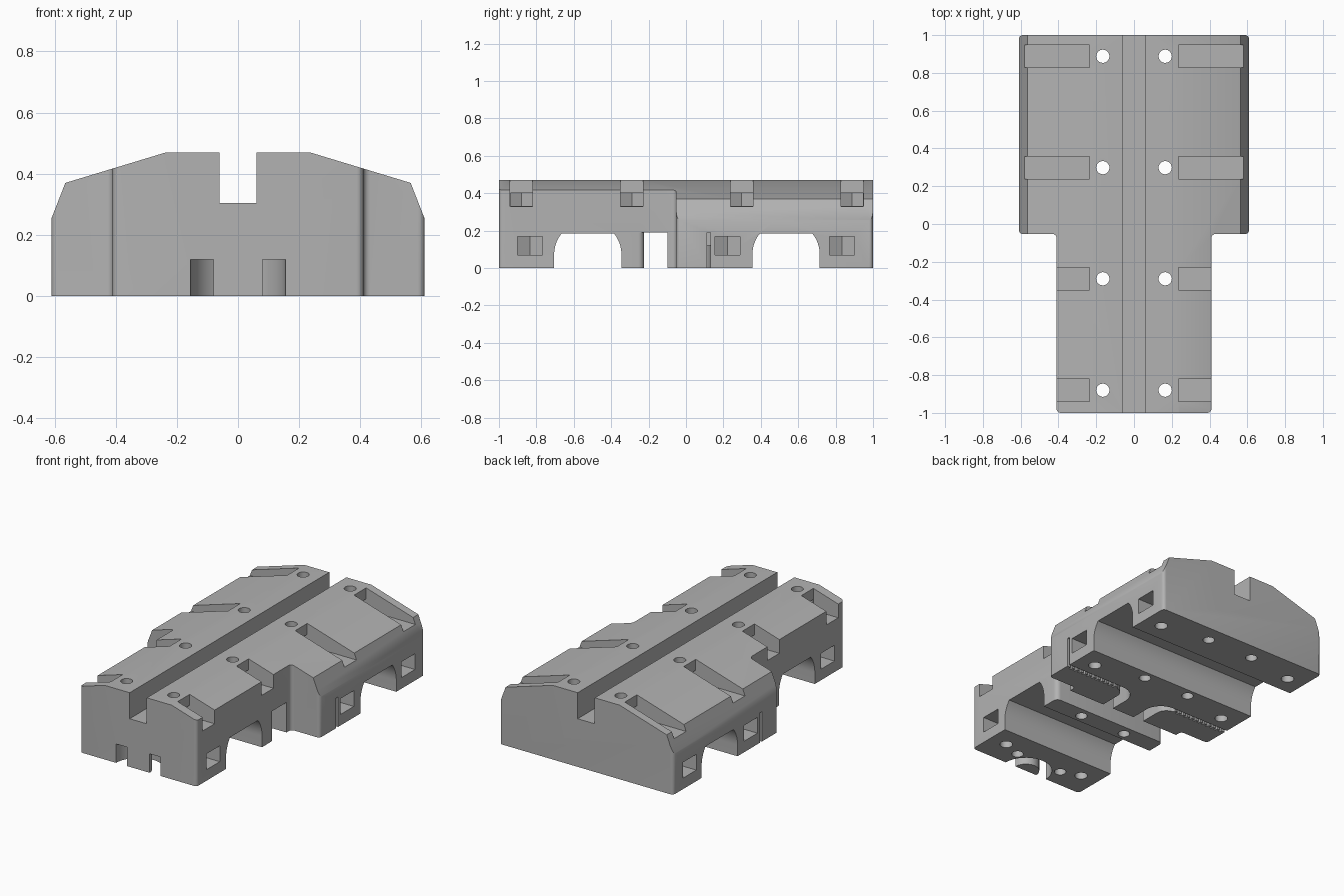
import bpy, bmesh, math
from math import cos, sin, pi

if "Cube" in bpy.data.objects:
    bpy.data.objects.remove(bpy.data.objects["Cube"])


def prism(name, pts, lo, hi, axis):
    """Extrude a closed 2D outline along an axis: x takes (y,z), y takes (x,z), z takes (x,y)."""
    place = {'x': lambda p, t: (t, p[0], p[1]),
             'y': lambda p, t: (p[0], t, p[1]),
             'z': lambda p, t: (p[0], p[1], t)}[axis]
    bm = bmesh.new()
    a = [bm.verts.new(place(p, lo)) for p in pts]
    b = [bm.verts.new(place(p, hi)) for p in pts]
    bm.faces.new(a)
    bm.faces.new(b[::-1])
    n = len(pts)
    for i in range(n):
        j = (i + 1) % n
        bm.faces.new((a[i], b[i], b[j], a[j]))
    bmesh.ops.recalc_face_normals(bm, faces=bm.faces[:])
    me = bpy.data.meshes.new(name)
    bm.to_mesh(me)
    bm.free()
    ob = bpy.data.objects.new(name, me)
    bpy.context.collection.objects.link(ob)
    return ob


def arc(cx, cy, r, a0, a1, n):
    return [(cx + r * cos(math.radians(a0 + (a1 - a0) * i / n)),
             cy + r * sin(math.radians(a0 + (a1 - a0) * i / n))) for i in range(n + 1)]


def rect(x0, x1, y0, y1):
    return [(x0, y0), (x1, y0), (x1, y1), (x0, y1)]


def flip(pts, s):
    return [(x * s, y) for x, y in pts]


def combine(target, tool, operation='DIFFERENCE'):
    mod = target.modifiers.new('cut', 'BOOLEAN')
    mod.operation = operation
    mod.solver = 'EXACT'
    mod.object = tool
    bpy.context.view_layer.objects.active = target
    bpy.ops.object.modifier_apply(modifier=mod.name)
    bpy.data.objects.remove(tool, do_unlink=True)


# Carriage body: end profile with the central groove
half = [(0.06, 0.305), (0.06, 0.47), (0.235, 0.47), (0.565, 0.37), (0.61, 0.255), (0.61, 0)]
body = prism('carriage_body', half + flip(half[::-1], -1), -1, 1, 'y')

# Stepped plan outline with rounded corners
r = 0.022
plan = (arc(0.41 - r, -1 + r, r, -90, 0, 5)
        + arc(0.41 + r, -0.053 - r, r, 180, 90, 5)
        + arc(0.61 - r, -0.053 + r, r, -90, 0, 5)
        + arc(0.61 - r, 1 - r, r, 0, 90, 5))
combine(body, prism('plan', plan + flip(plan[::-1], -1), -0.1, 0.6, 'z'), 'INTERSECT')

# Bearing tunnels with flattened crowns
for y in (-0.525, 0.535):
    a = math.degrees(math.asin(0.113 / 0.18))
    shape = ([(y + 0.18, -0.05)] + arc(y, 0.072, 0.18, 0, a, 8)
             + arc(y, 0.072, 0.18, 180 - a, 180, 8) + [(y - 0.18, -0.05)])
    combine(body, prism('tunnel', shape, -0.8, 0.8, 'x'))

# Cross gap, with rounded ends on the front rib
gap = [(-0.8, -0.1), (0.8, -0.1), (0.8, -0.255)] + [(0.41, -0.255)] \
    + arc(0.38, -0.255, 0.03, 0, 90, 6) + arc(-0.38, -0.255, 0.03, 90, 180, 6) + [(-0.8, -0.255)]
combine(body, prism('gap', gap, -0.05, 0.19, 'z'))

# Half-ring belt loop in the front underside
loop = ([(0.155, -1.05)] + arc(0, -1, 0.155, 0, 180, 24) + [(-0.155, -1.05), (-0.08, -1.05)]
        + arc(0, -1, 0.08, 180, 0, 16) + [(0.08, -1.05)])
combine(body, prism('belt_loop', loop, -0.05, 0.12, 'z'))

for s in (-1, 1):
    # Toothed belt slot, turning outward from a channel in the middle block
    comb = [(0.7, 0.132), (0.19, 0.132)] + arc(0.19, 0.02, 0.11, 90, 180, 8)[1:]
    comb += [(0.08, -0.15), (0.155, -0.15), (0.155, 0.03)]
    comb += arc(0.225, 0.03, 0.07, 180, 90, 8)[1:]
    comb[-1] = (0.225, 0.112)
    x = 0.24
    while x < 0.58:
        comb += [(x, 0.112), (x, 0.095), (x + 0.016, 0.095), (x + 0.016, 0.112)]
        x += 0.033
    comb.append((0.7, 0.112))
    combine(body, prism('belt_slot', flip(comb, s), -0.05, 0.12, 'z'))
    combine(body, prism('slit', flip(rect(0.2, 0.7, 0.112, 0.132), s), -0.05, 0.19, 'z'))

    # Top screw positions: ledge, captive nut slot and through hole
    for y in (-0.88, -0.29, 0.298, 0.888):
        combine(body, prism('ledge', flip(rect(0.235, 0.8, y - 0.06, y + 0.06), s), 0.33, 0.6, 'z'))
        nut = [(0.3, y - 0.059), (0.3, y + 0.059), (0.131, y + 0.059), (0.097, y), (0.131, y - 0.059)]
        combine(body, prism('nut_slot', flip(nut, s), 0.3305, 0.40, 'z'))
        combine(body, prism('screw_hole', arc(0.165 * s, y, 0.035, 0, 345, 23), -0.1, 0.6, 'z'))

    # Side nut pockets with blind holes from below
    for y, x in ((-0.835, 0.29), (0.222, 0.49), (0.835, 0.49)):
        pocket = [(0.8, y - 0.067), (0.8, y + 0.067), (x - 0.039, y + 0.067),
                  (x - 0.078, y), (x - 0.039, y - 0.067)]
        combine(body, prism('side_pocket', flip(pocket, s), 0.07, 0.17, 'z'))
        combine(body, prism('bottom_hole', arc(x * s, y, 0.038, 0, 345, 23), -0.1, 0.2, 'z'))

# Single grey finish
grey = bpy.data.materials.new('grey_plastic')
grey.diffuse_color = (0.45, 0.45, 0.45, 1)
grey.use_nodes = True
grey.node_tree.nodes["Principled BSDF"].inputs["Base Color"].default_value = grey.diffuse_color
body.data.materials.clear()
body.data.materials.append(grey)
for p in body.data.polygons:
    p.material_index = 0
bpy.ops.object.select_all(action='DESELECT')
body.select_set(True)
bpy.context.view_layer.objects.active = body
bpy.ops.object.shade_smooth_by_angle(angle=math.radians(30))
